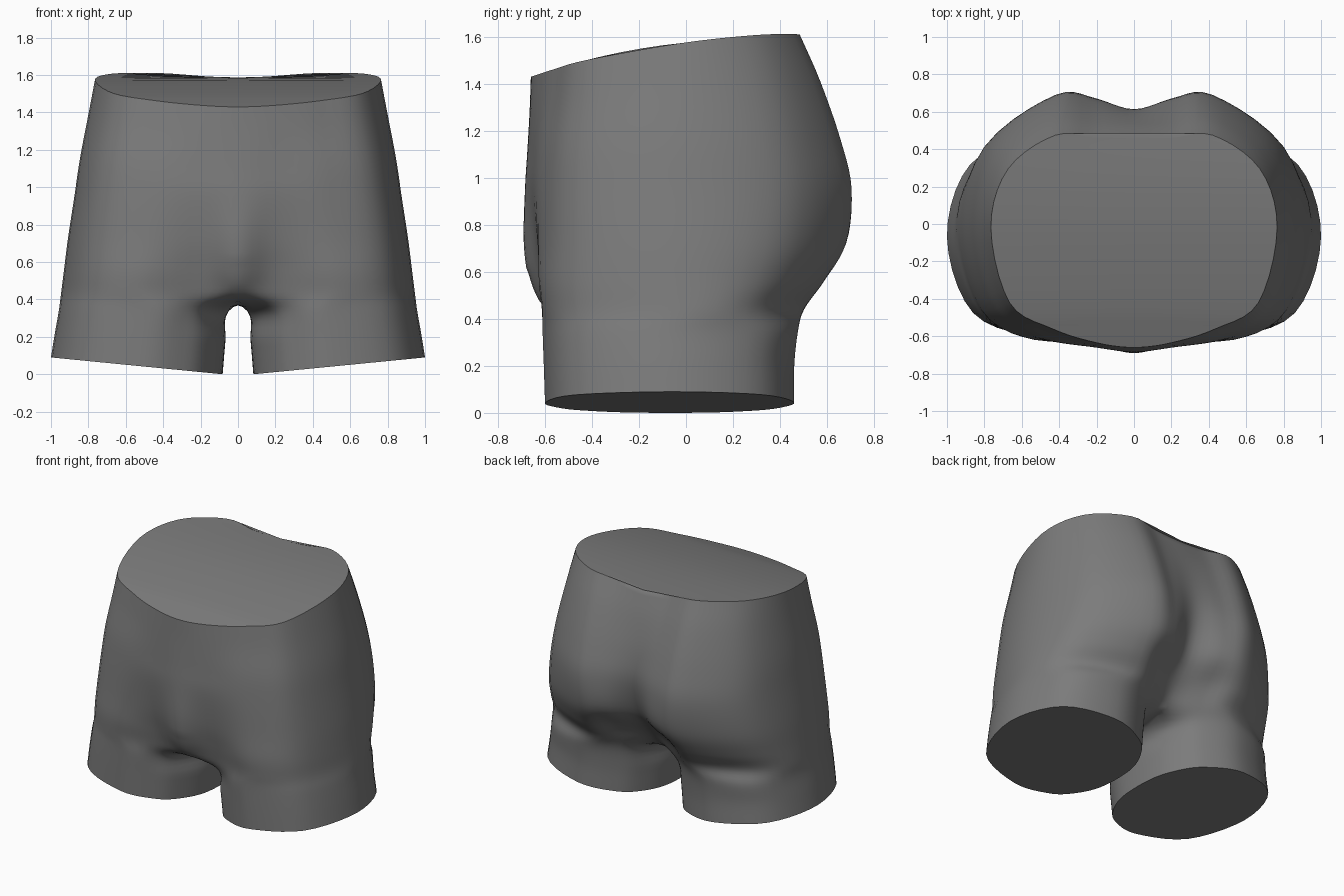
import bpy, bmesh
from math import radians, sin, cos, copysign
from mathutils import Vector

cube = bpy.data.objects.get("Cube")
if cube:
    bpy.data.objects.remove(cube, do_unlink=True)

STEPS = 5  # subdivisions between control points


def make_material(name, value):
    mat = bpy.data.materials.new(name)
    mat.use_nodes = True
    colour = (value, value, value, 1)
    mat.diffuse_color = colour
    mat.node_tree.nodes["Principled BSDF"].inputs["Base Color"].default_value = colour
    return mat


def waist_offset(x, y):
    """Height of the curved waistline relative to its mean level."""
    return 0.015 + 0.095 * y - 0.19 * y * y + 0.07 * min(0.4, abs(x)) * max(0, y) / 0.4


def place(x, y, z):
    """Tilt the hem upward to the outside and the waist upward to the back."""
    hem = 0.098 * (x - 0.08) * max(0, 1 - z / 0.3)
    waist = waist_offset(x, y) * max(0, (z - 1) / 0.56)
    return Vector((x, y, z + hem + waist))


def leg_ring(z, inner, outer, front, back):
    """Rounded oval section of one leg."""
    cx, cy = (inner + outer) / 2, (front + back) / 2
    rx, ry = (outer - inner) / 2, (back - front) / 2

    def power(v):
        return copysign(abs(v) ** 0.9, v)

    angles = (-140, -120, -92, -48, 0, 45, 90, 122, 145, 168, 195)
    return [place(cx + rx * power(cos(radians(a))), cy + ry * power(sin(radians(a))), z)
            for a in angles]


def hip_ring(z, width, middle, groove, thigh, seat, cleft):
    """Section of one side of the hips, running past the centre plane."""
    inner = -min(0.2, z - 0.32)
    cheek = seat * (0.85 if z < 0.6 else 0.97)
    points = [(0, middle), (0.2, groove), (0.57 * width, thigh), (0.87 * width, thigh * 0.75),
              (width, -0.02), (0.88 * width, seat * 0.62), (0.42, seat), (0.2, cheek),
              (0, cleft), (inner, cheek), (inner, groove)]
    return [place(x, y, z) for x, y in points]


def spline(points, closed):
    """Smooth curve through the points."""
    n, out = len(points), []
    for i in range(n if closed else n - 1):
        if closed:
            a, b, c, d = (points[(i + k) % n] for k in (-1, 0, 1, 2))
        else:
            b, c = points[i], points[i + 1]
            a = points[i - 1] if i else b * 2 - c
            d = points[i + 2] if i + 2 < n else c * 2 - b
        for s in range(STEPS):
            t = s / STEPS
            out.append(b + (c - a) * (t / 2) + (a * 2 - b * 5 + c * 4 - d) * (t * t / 2)
                       + (b * 3 - a - c * 3 + d) * (t ** 3 / 2))
    if not closed:
        out.append(points[-1].copy())
    return out


# Sections from the hem up to the waist
rings = [leg_ring(*r) for r in (
    (0.00, 0.080, 1.000, -0.600, 0.460),
    (0.18, 0.065, 0.980, -0.605, 0.460),
    (0.34, 0.050, 0.958, -0.610, 0.475))]
rings += [hip_ring(*r) for r in (
    (0.44, 0.945, -0.60, -0.57, -0.61, 0.50, 0.33),
    (0.56, 0.93, -0.665, -0.60, -0.62, 0.585, 0.42),
    (0.72, 0.91, -0.69, -0.635, -0.615, 0.665, 0.54),
    (0.95, 0.875, -0.685, -0.66, -0.61, 0.69, 0.61),
    (1.15, 0.845, -0.675, -0.655, -0.60, 0.645, 0.60),
    (1.38, 0.80, -0.665, -0.645, -0.575, 0.56, 0.54),
    (1.56, 0.765, -0.66, -0.635, -0.56, 0.475, 0.47))]

# Loft one side
columns = [spline(list(column), False) for column in zip(*rings)]
rows = [spline(list(row), True) for row in zip(*columns)]
# The waist cap runs straight across to the centre
rows.append([Vector((-0.01, p.y, 1.56 + waist_offset(0, p.y))) for p in rows[-1]])

bm = bmesh.new()
grid = [[bm.verts.new(p) for p in row] for row in rows]
count = len(grid[0])
for low, high in zip(grid, grid[1:]):
    for i in range(count):
        j = (i + 1) % count
        bm.faces.new((low[i], low[j], high[j], high[i]))
bm.faces.new(grid[0][::-1])  # leg opening cap


def all_geometry():
    return bm.verts[:] + bm.edges[:] + bm.faces[:]


# Trim at the centre plane, then mirror to the other side
bmesh.ops.bisect_plane(bm, geom=all_geometry(), dist=0.0005, plane_co=(0, 0, 0),
                       plane_no=(1, 0, 0), clear_inner=True)
for v in bm.verts:
    if abs(v.co.x) < 0.001:
        v.co.x = 0
bmesh.ops.mirror(bm, geom=all_geometry(), axis='X', merge_dist=0.001)
bmesh.ops.remove_doubles(bm, verts=bm.verts[:], dist=0.001)
bmesh.ops.dissolve_degenerate(bm, edges=bm.edges[:], dist=0.0005)

# Soften the crease between the legs
crease = [v for v in bm.verts if abs(v.co.x) < 0.1 and 0.3 < v.co.z < 0.6]
for _ in range(3):
    bmesh.ops.smooth_vert(bm, verts=crease, factor=0.5, use_axis_x=True,
                          use_axis_y=True, use_axis_z=True)
bmesh.ops.recalc_face_normals(bm, faces=bm.faces[:])

mesh = bpy.data.meshes.new("shorts")
bm.to_mesh(mesh)
bm.free()
shorts = bpy.data.objects.new("shorts", mesh)
bpy.context.collection.objects.link(shorts)
mesh.materials.append(make_material("dark grey cloth", 0.2))

bpy.ops.object.select_all(action='DESELECT')
shorts.select_set(True)
bpy.context.view_layer.objects.active = shorts
bpy.ops.object.shade_smooth_by_angle(angle=radians(65))
